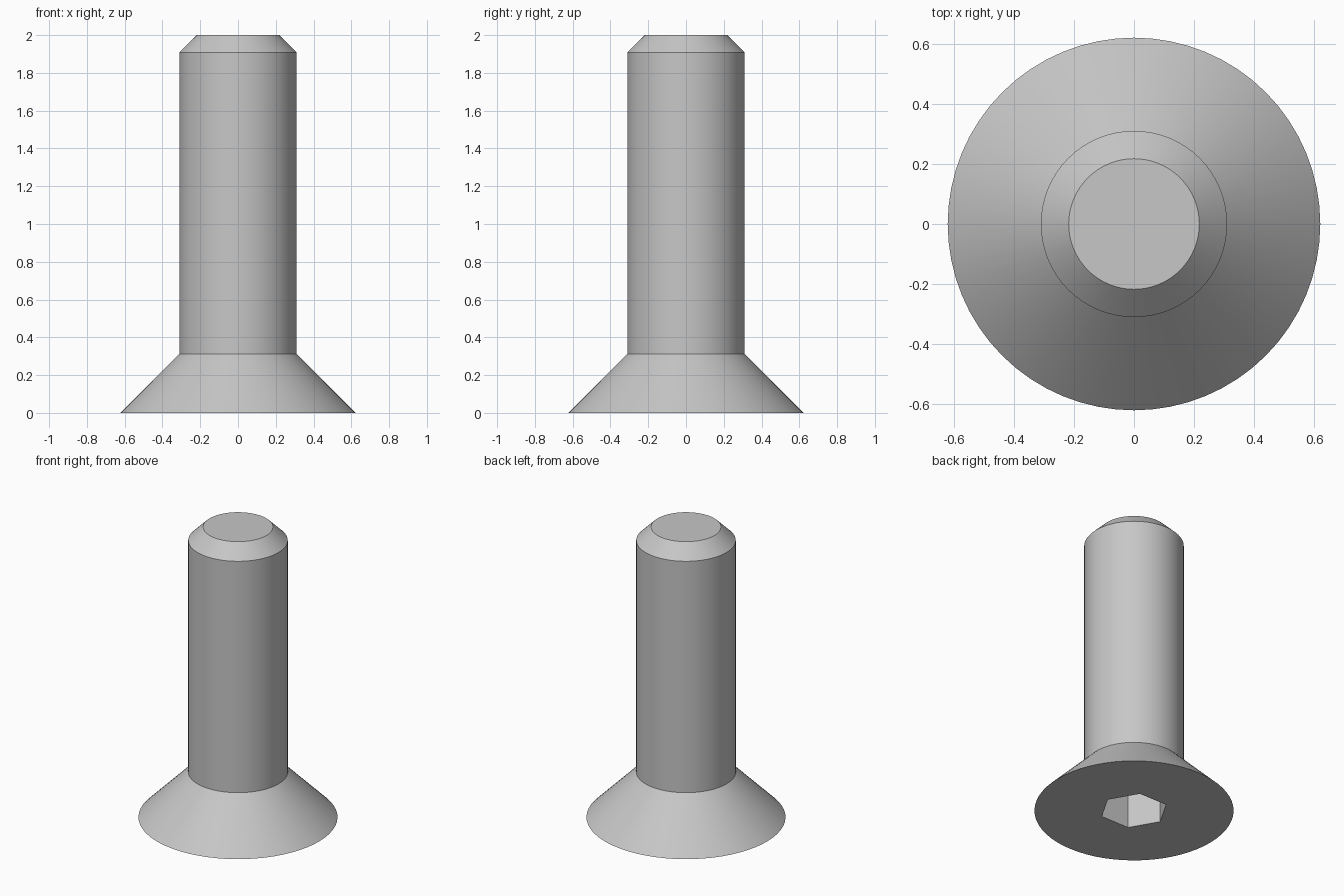
import bpy
import bmesh
from math import cos, sin, tau, radians

cube = bpy.data.objects.get("Cube")
if cube:
    bpy.data.objects.remove(cube, do_unlink=True)

SEGMENTS = 64
HEAD_R, SHANK_R, TIP_R = 0.622, 0.311, 0.218
HEAD_H, CHAMFER_Z, LENGTH = 0.313, 1.908, 2.0
SOCKET_R, SOCKET_DEPTH = 0.2135, 0.27

# Single steel colour
steel = bpy.data.materials.new("steel grey")
steel.use_nodes = True
colour = (0.57, 0.57, 0.57, 1)
steel.diffuse_color = colour
steel.node_tree.nodes["Principled BSDF"].inputs["Base Color"].default_value = colour

bm = bmesh.new()


def ring(radius, z, count):
    return [bm.verts.new((radius * cos(tau * i / count), radius * sin(tau * i / count), z))
            for i in range(count)]


def walls(lower, upper):
    n = len(lower)
    for i in range(n):
        j = (i + 1) % n
        bm.faces.new((lower[i], lower[j], upper[j], upper[i]))


# Countersunk head, shank and chamfered tip
profile = [(HEAD_R, 0), (SHANK_R, HEAD_H), (SHANK_R, CHAMFER_Z), (TIP_R, LENGTH)]
rings = [ring(r, z, SEGMENTS) for r, z in profile]
for lower, upper in zip(rings, rings[1:]):
    walls(lower, upper)
bm.faces.new(rings[-1])

# Hexagonal drive socket sunk into the head
mouth = ring(SOCKET_R, 0, 6)
floor = ring(SOCKET_R, SOCKET_DEPTH, 6)
walls(mouth, floor)
bm.faces.new(floor)

# Flat head face around the socket
rim_edges = [e for e in bm.edges if all(v.co.z == 0 for v in e.verts)]
bmesh.ops.triangle_fill(bm, edges=rim_edges, use_beauty=True)
bmesh.ops.recalc_face_normals(bm, faces=bm.faces[:])

mesh = bpy.data.meshes.new("countersunk_screw")
bm.to_mesh(mesh)
bm.free()
mesh.materials.append(steel)
screw = bpy.data.objects.new("countersunk_screw", mesh)
bpy.context.collection.objects.link(screw)

# Smooth round surfaces with crisp edges
bpy.ops.object.select_all(action="DESELECT")
screw.select_set(True)
bpy.context.view_layer.objects.active = screw
bpy.ops.object.shade_smooth_by_angle(angle=radians(30))
